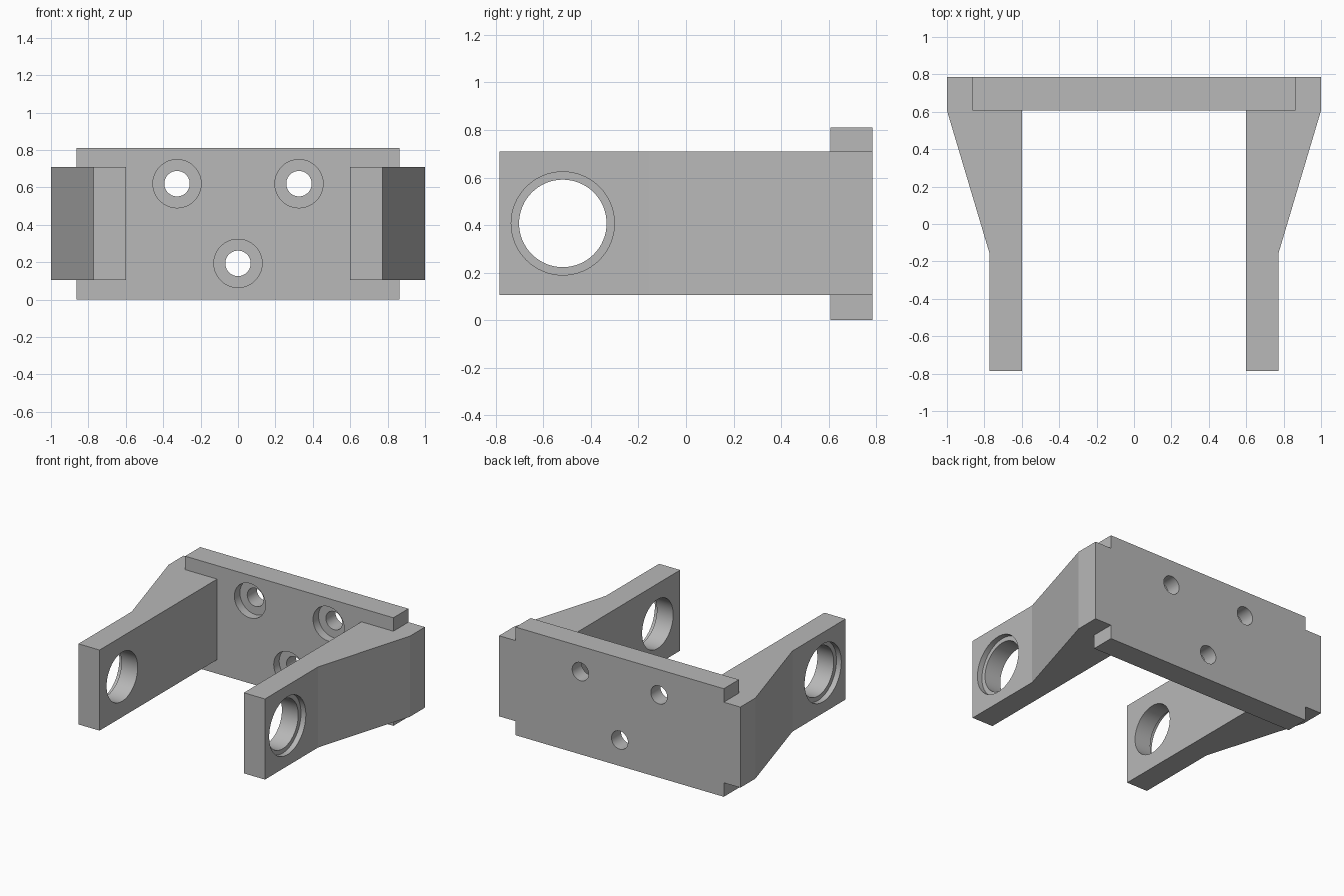
import bpy, bmesh, math
from mathutils import Vector

if "Cube" in bpy.data.objects:
    bpy.data.objects.remove(bpy.data.objects["Cube"])

grey = bpy.data.materials.new("light_grey")
grey.diffuse_color = (0.48, 0.48, 0.48, 1)
grey.use_nodes = True
grey.node_tree.nodes["Principled BSDF"].inputs["Base Color"].default_value = grey.diffuse_color


def make_object(name, bm):
    bmesh.ops.recalc_face_normals(bm, faces=bm.faces)
    mesh = bpy.data.meshes.new(name)
    bm.to_mesh(mesh)
    bm.free()
    mesh.materials.append(grey)
    obj = bpy.data.objects.new(name, mesh)
    bpy.context.collection.objects.link(obj)
    return obj


def prism(name, outline, z0, z1):
    """Extrude an xy outline from z0 up to z1."""
    bm = bmesh.new()
    low = [bm.verts.new((x, y, z0)) for x, y in outline]
    high = [bm.verts.new((x, y, z1)) for x, y in outline]
    bm.faces.new(low)
    bm.faces.new(high)
    n = len(outline)
    for i in range(n):
        j = (i + 1) % n
        bm.faces.new((low[i], low[j], high[j], high[i]))
    return make_object(name, bm)


def stepped_cutter(name, start, direction, wide, narrow, depth, length, n=64):
    """Counterbore cutter: wide at the entry face, narrow beyond the depth."""
    axis = Vector(direction)
    up = Vector((0, 0, 1))
    side = axis.cross(up)
    bm = bmesh.new()
    rings = []
    for r, t in ((wide, -0.05), (wide, depth), (narrow, depth), (narrow, length)):
        ring = []
        for k in range(n):
            a = 2 * math.pi * k / n
            ring.append(bm.verts.new(Vector(start) + axis * t
                                     + side * (r * math.cos(a)) + up * (r * math.sin(a))))
        rings.append(ring)
    for a, b in zip(rings, rings[1:]):
        for i in range(n):
            j = (i + 1) % n
            bm.faces.new((a[i], a[j], b[j], b[i]))
    bm.faces.new(rings[0])
    bm.faces.new(rings[-1])
    return make_object(name, bm)


def combine(target, tool, operation):
    mod = target.modifiers.new(tool.name, 'BOOLEAN')
    mod.operation = operation
    mod.solver = 'EXACT'
    mod.object = tool
    tool.hide_render = True
    tool.hide_set(True)


# Back plate
BACK, PLATE, FRONT = 0.785, 0.607, -0.785
bracket = prism("bracket", [(-0.863, PLATE), (0.863, PLATE),
                            (0.863, BACK), (-0.863, BACK)], 0, 0.81)

# Side arms, tapering outward to the plate
arm = [(0.598, FRONT), (0.773, FRONT), (0.773, -0.155),
       (1, PLATE), (1, BACK), (0.598, BACK)]
for label, s in (("left", -1), ("right", 1)):
    combine(bracket, prism(label + "_arm", [(s * x, y) for x, y in arm], 0.105, 0.709), 'UNION')

# Bearing holes, counterbored from the outer faces
for label, s in (("left", -1), ("right", 1)):
    combine(bracket, stepped_cutter(label + "_bearing_cutter", (s * 0.773, -0.518, 0.407),
                                    (-s, 0, 0), 0.217, 0.184, 0.04, 0.3), 'DIFFERENCE')

# Screw holes, counterbored from the front of the plate
for i, (x, z) in enumerate(((-0.326, 0.62), (0.326, 0.62), (0, 0.194))):
    combine(bracket, stepped_cutter("screw_cutter_%d" % i, (x, PLATE, z),
                                    (0, 1, 0), 0.129, 0.068, 0.065, 0.3), 'DIFFERENCE')

# Bake the booleans and remove the helpers
bpy.context.view_layer.update()
evaluated = bracket.evaluated_get(bpy.context.evaluated_depsgraph_get())
result = bpy.data.meshes.new_from_object(evaluated)
bracket.modifiers.clear()
bracket.data = result
for obj in list(bpy.data.objects):
    if obj != bracket:
        bpy.data.objects.remove(obj)

bpy.context.view_layer.objects.active = bracket
bracket.select_set(True)
bpy.ops.object.shade_smooth_by_angle(angle=math.radians(12))
